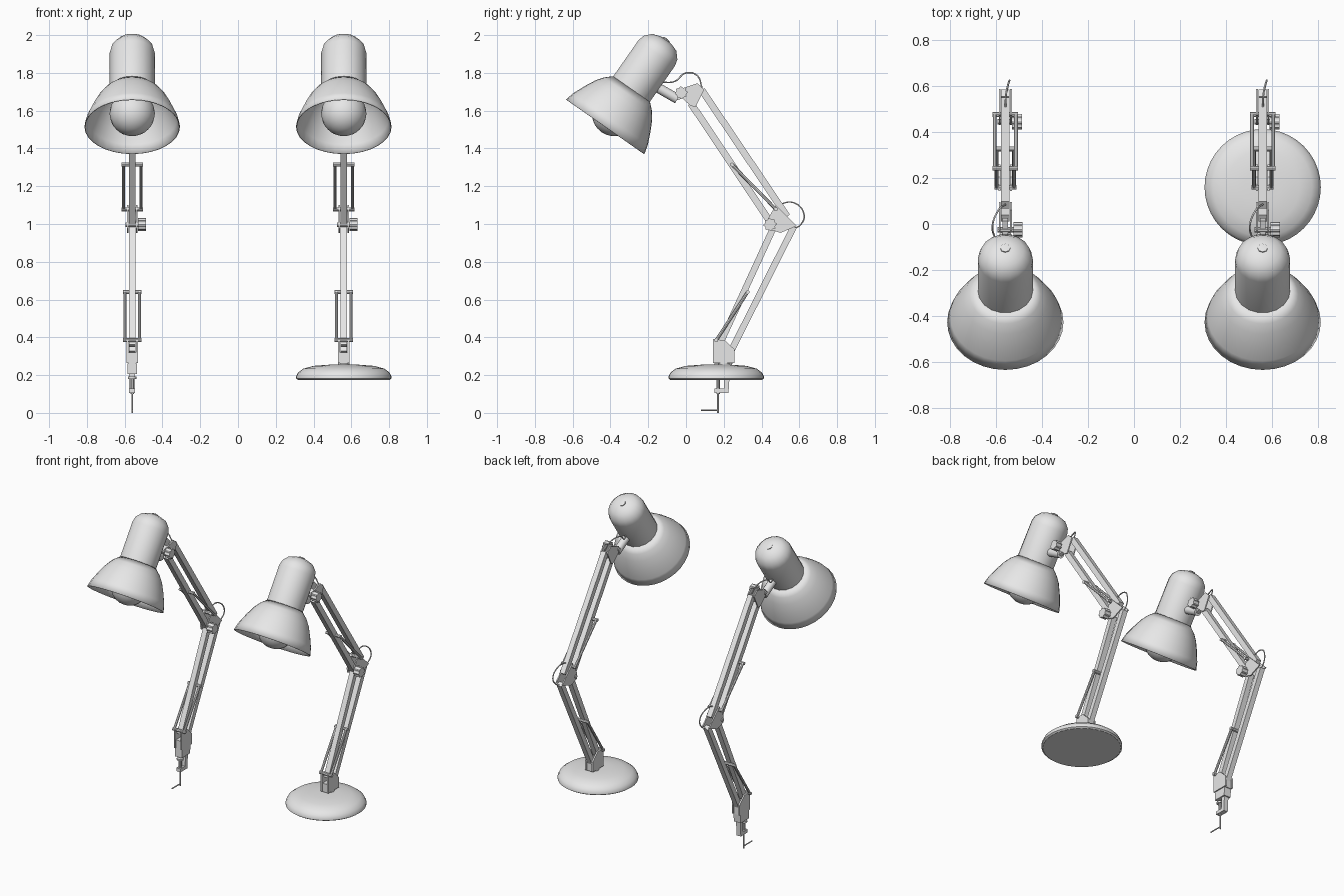
import bpy, bmesh, math
from mathutils import Vector

if "Cube" in bpy.data.objects:
    bpy.data.objects.remove(bpy.data.objects["Cube"])

grey = bpy.data.materials.new("light_grey")
grey.diffuse_color = (0.8, 0.8, 0.8, 1)
grey.use_nodes = True
grey.node_tree.nodes["Principled BSDF"].inputs["Base Color"].default_value = grey.diffuse_color
offset = 0.0      # x position of the lamp being built
prefix = ""


def finish(name, bm, angle=35):
    bmesh.ops.recalc_face_normals(bm, faces=bm.faces)
    me = bpy.data.meshes.new(prefix + name)
    bm.to_mesh(me)
    bm.free()
    me.materials.append(grey)
    ob = bpy.data.objects.new(prefix + name, me)
    ob.location.x = offset
    bpy.context.collection.objects.link(ob)
    bpy.ops.object.select_all(action='DESELECT')
    ob.select_set(True)
    bpy.context.view_layer.objects.active = ob
    bpy.ops.object.shade_smooth_by_angle(angle=math.radians(angle))
    return ob


def prism(name, pts, x0, x1):
    """Side outline (y, z) extruded across x."""
    bm = bmesh.new()
    face = bm.faces.new([bm.verts.new((x0, y, z)) for y, z in pts])
    ext = bmesh.ops.extrude_face_region(bm, geom=[face])
    bmesh.ops.translate(bm, vec=(x1 - x0, 0, 0),
                        verts=[v for v in ext["geom"] if isinstance(v, bmesh.types.BMVert)])
    return finish(name, bm)


def bar(name, a, b, w, x0, x1):
    """Flat bar between two (y, z) points."""
    a, b = Vector(a), Vector(b)
    d = (b - a).normalized() * w / 2
    n = Vector((-d.y, d.x))
    return prism(name, [a + n, b + n, b - n, a - n], x0, x1)


def lathe(name, profile, centre, axis, seg):
    """Turn (radius, height) points round an axis."""
    bm = bmesh.new()
    rings = []
    rot = Vector((0, 0, 1)).rotation_difference(Vector(axis))
    for r, h in profile:
        n = 1 if r == 0 else seg
        rings.append([bm.verts.new(Vector(centre) + rot @ Vector(
            (r * math.cos(i * math.tau / seg), r * math.sin(i * math.tau / seg), h)))
            for i in range(n)])
    for lo, hi in zip(rings, rings[1:]):
        for i in range(seg):
            j = (i + 1) % seg
            if len(hi) == 1:
                bm.faces.new((lo[i], lo[j], hi[0]))
            elif len(lo) == 1:
                bm.faces.new((lo[0], hi[j], hi[i]))
            else:
                bm.faces.new((lo[i], lo[j], hi[j], hi[i]))
    return finish(name, bm)


def rod(name, a, b, r, seg=10):
    a, b = Vector(a), Vector(b)
    length = (b - a).length
    return lathe(name, [(0, 0), (r, 0), (r, length), (0, length)], a, (b - a).normalized(), seg)


def knob(name, y, z, r, x0, x1):
    pts = []
    for i in range(32):
        a = i * math.tau / 32
        k = r * (1 if i % 4 < 2 else 0.84)
        pts.append((y + k * math.cos(a), z + k * math.sin(a)))
    prism(name, pts, x0, x1)


def cable(name, pts, r=0.004):
    cu = bpy.data.curves.new(prefix + name, 'CURVE')
    cu.dimensions = '3D'
    cu.bevel_depth = r
    cu.bevel_resolution = 1
    cu.resolution_u = 6
    cu.use_fill_caps = True
    sp = cu.splines.new('BEZIER')
    sp.bezier_points.add(len(pts) - 1)
    for p, co in zip(sp.bezier_points, pts):
        p.co = co
        p.handle_left_type = p.handle_right_type = 'AUTO'
    cu.materials.append(grey)
    ob = bpy.data.objects.new(prefix + name, cu)
    ob.location.x = offset
    bpy.context.collection.objects.link(ob)


def lamp_head():
    rim = Vector((0, -0.4275, 1.515))
    axis = Vector((0, 0.573, 0.82)).normalized()
    shade = lathe("shade", [(0.253, 0), (0.24, 0.05), (0.212, 0.115), (0.183, 0.172),
                            (0.155, 0.21), (0.119, 0.243)], rim, axis, 32)
    solid = shade.modifiers.new("wall", 'SOLIDIFY')
    solid.thickness = 0.005
    lathe("socket_housing", [(0, 0.235), (0.12, 0.235), (0.12, 0.475), (0.111, 0.51),
                             (0.08, 0.545), (0.035, 0.56), (0, 0.562)], rim, axis, 18)
    lathe("cap_button", [(0.022, 0.55), (0.022, 0.566), (0, 0.57)], rim, axis, 8)
    # bulb with a narrowing neck
    ball = [(0.12 * math.sin(a), 0.085 - 0.12 * math.cos(a))
            for a in [i * math.pi / 12 for i in range(10)]]
    ball[0] = (0, ball[0][1])
    lathe("bulb", ball + [(0.05, 0.24), (0, 0.24)], rim, axis, 20)
    # swivel stem, joint and knob
    rod("head_stem", (0, -0.15, 1.722), (0, -0.045, 1.662), 0.026, 12)
    bar("head_tongue", (-0.07, 1.668), (0.02, 1.70), 0.04, -0.012, 0.012)
    rod("head_pivot", (-0.035, -0.025, 1.695), (0.04, -0.025, 1.695), 0.012)
    knob("head_knob", -0.025, 1.695, 0.033, 0.035, 0.075)


def arms():
    # head bracket cheeks
    for s, side in ((-1, "left"), (1, "right")):
        prism("head_bracket_" + side, [(-0.03, 1.715), (0.06, 1.745), (0.095, 1.71),
              (0.05, 1.62), (0.025, 1.625), (-0.03, 1.675)], s * 0.02, s * 0.028)
    # parallel bars
    bar("upper_front_bar", (0.025, 1.64), (0.455, 0.997), 0.036, -0.018, 0.018)
    bar("upper_rear_bar", (0.083, 1.71), (0.535, 1.04), 0.036, -0.018, 0.018)
    bar("lower_front_bar", (0.465, 0.985), (0.175, 0.355), 0.034, -0.018, 0.018)
    bar("lower_rear_bar", (0.57, 0.985), (0.235, 0.32), 0.034, -0.018, 0.018)
    # elbow cheeks and foot cheeks
    for s, side in ((-1, "left"), (1, "right")):
        prism("elbow_bracket_" + side, [(0.475, 1.10), (0.587, 0.99), (0.50, 0.953),
              (0.43, 0.975), (0.43, 1.02)], s * 0.02, s * 0.028)
        prism("foot_bracket_" + side, [(0.143, 0.39), (0.205, 0.385), (0.258, 0.335),
              (0.258, 0.265), (0.143, 0.265)], s * 0.02, s * 0.03)
    prism("foot_block", [(0.15, 0.32), (0.25, 0.32), (0.25, 0.262), (0.15, 0.262)], -0.02, 0.02)
    rod("elbow_pivot", (-0.035, 0.445, 0.997), (0.04, 0.445, 0.997), 0.012)
    knob("elbow_knob", 0.445, 0.997, 0.034, 0.03, 0.073)
    # tension springs either side of the bars, with cross pins
    for name, a, b, x in (("upper", (0.243, 1.315), (0.476, 1.078), 0.046),
                          ("lower", (0.327, 0.64), (0.16, 0.385), 0.038)):
        for s, side in ((-1, "left"), (1, "right")):
            rod(f"{name}_spring_{side}", (s * x, *a), (s * x, *b), 0.0085, 8)
        for p, end in ((a, "top"), (b, "bottom")):
            rod(f"{name}_{end}_pin", (-x - 0.01, *p), (x + 0.01, *p), 0.0105, 8)
    # power cable loops
    cable("head_cable", [(-0.01, -0.13, 1.75), (-0.045, -0.06, 1.755), (-0.055, 0.0, 1.80),
                         (-0.03, 0.06, 1.785), (0, 0.085, 1.72)])
    cable("elbow_cable", [(0, 0.48, 1.10), (0.004, 0.57, 1.113), (0.018, 0.625, 1.05),
                          (0.012, 0.605, 0.995), (0, 0.55, 0.97)])


def clamp():
    prism("clamp_frame", [(0.155, 0.262), (0.235, 0.262), (0.225, 0.105), (0.15, 0.105),
          (0.15, 0.128), (0.20, 0.128), (0.205, 0.215), (0.155, 0.215)], -0.016, 0.016)
    prism("clamp_collar", [(0.15, 0.262), (0.245, 0.262), (0.24, 0.205), (0.15, 0.205)],
          -0.026, 0.026)
    rod("clamp_screw", (0, 0.17, 0.10), (0, 0.17, 0.19), 0.010)
    rod("clamp_pad", (0, 0.17, 0.18), (0, 0.17, 0.192), 0.022, 12)
    rod("clamp_handle_stem", (0, 0.17, 0.0), (0, 0.17, 0.11), 0.005, 8)
    rod("clamp_handle", (0, 0.08, 0.015), (0, 0.172, 0.015), 0.004, 8)


def base():
    lathe("round_base", [(0, 0.175), (0.243, 0.175), (0.253, 0.182), (0.253, 0.192),
                         (0.243, 0.213), (0.215, 0.234), (0.16, 0.249), (0.08, 0.255),
                         (0, 0.256)], (0, 0.16, 0), (0, 0, 1), 40)
    rod("base_post", (0, 0.2, 0.25), (0, 0.2, 0.275), 0.03, 12)


# one clamp lamp and one standing lamp
for offset, prefix, support in ((-0.56, "clamp_lamp_", clamp), (0.56, "desk_lamp_", base)):
    lamp_head()
    arms()
    support()
